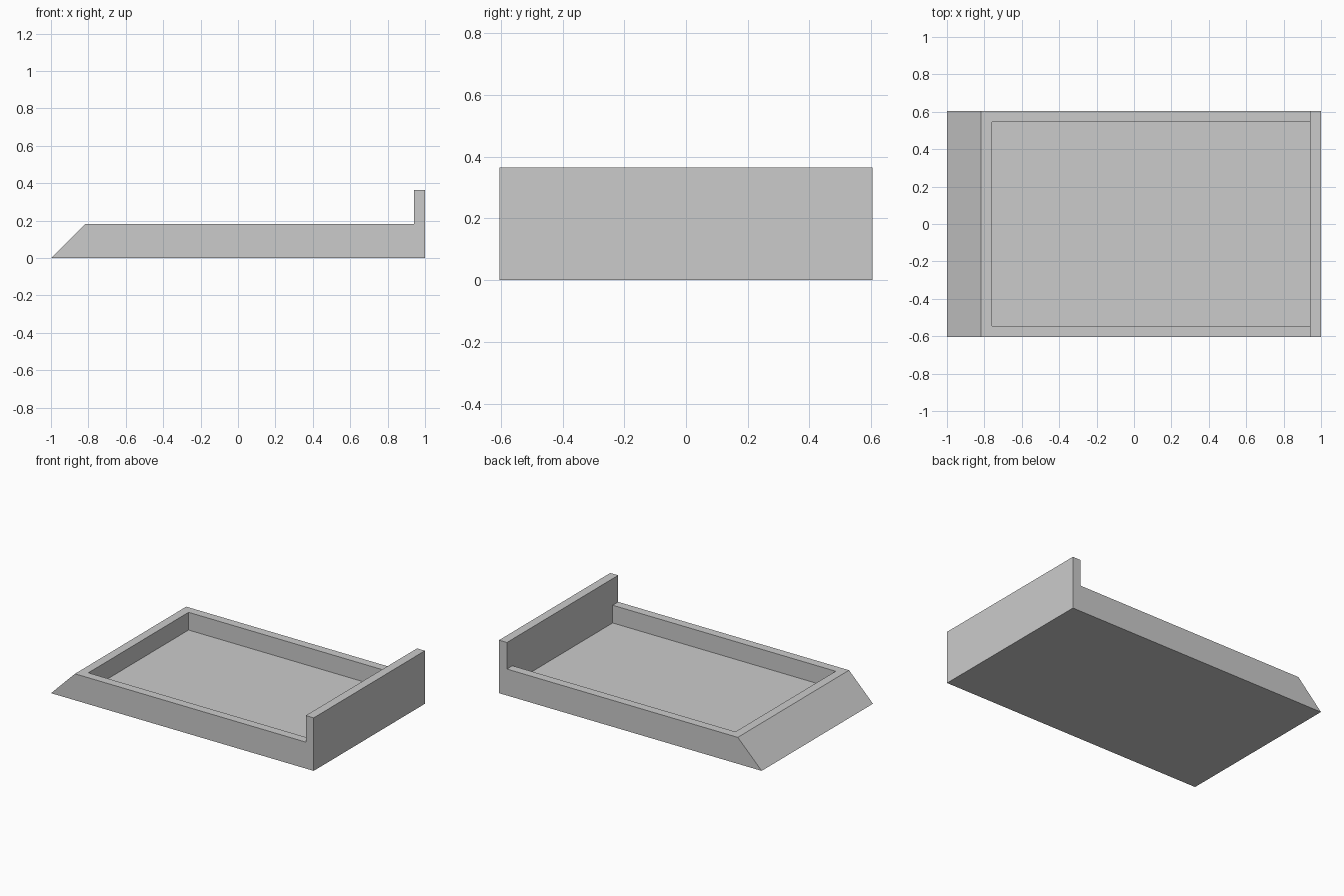
import bpy
import bmesh
from mathutils import Vector

if "Cube" in bpy.data.objects:
    bpy.data.objects.remove(bpy.data.objects["Cube"], do_unlink=True)

LENGTH, HALF_WIDTH = 1.0, 0.605
DECK, BACK = 0.182, 0.365      # heights of the rim and the end wall
WALL, FLOOR = 0.06, 0.06       # rim thickness and pocket floor height

grey = bpy.data.materials.new("plain grey")
grey.use_nodes = True
colour = (0.6, 0.6, 0.6, 1)
grey.diffuse_color = colour
grey.node_tree.nodes["Principled BSDF"].inputs["Base Color"].default_value = colour


def prism(name, outline, half_width):
    """Extrude a side outline (x, z) across the width."""
    bm = bmesh.new()
    face = bm.faces.new([bm.verts.new((x, -half_width, z)) for x, z in outline])
    moved = bmesh.ops.extrude_face_region(bm, geom=[face])["geom"]
    verts = [v for v in moved if isinstance(v, bmesh.types.BMVert)]
    bmesh.ops.translate(bm, verts=verts, vec=Vector((0, 2 * half_width, 0)))
    bmesh.ops.recalc_face_normals(bm, faces=bm.faces)
    mesh = bpy.data.meshes.new(name)
    bm.to_mesh(mesh)
    bm.free()
    mesh.materials.append(grey)
    obj = bpy.data.objects.new(name, mesh)
    bpy.context.collection.objects.link(obj)
    return obj


# Tray body with sloped end and tall end wall
inner = LENGTH - WALL
slope_top = -LENGTH + DECK
tray = prism("tray_body", [(-LENGTH, 0), (LENGTH, 0), (LENGTH, BACK),
                           (inner, BACK), (inner, DECK), (slope_top, DECK)], HALF_WIDTH)

# Rectangular pocket, running up to the end wall
pocket_start = slope_top + WALL
cutter = prism("pocket_cutter", [(pocket_start, FLOOR), (inner, FLOOR),
                                 (inner, 0.3), (pocket_start, 0.3)], HALF_WIDTH - WALL)
cutter.hide_render = True
cut = tray.modifiers.new("pocket", "BOOLEAN")
cut.operation = "DIFFERENCE"
cut.solver = "EXACT"
cut.object = cutter
bpy.context.view_layer.objects.active = tray
bpy.ops.object.modifier_apply(modifier=cut.name)
bpy.data.objects.remove(cutter, do_unlink=True)
